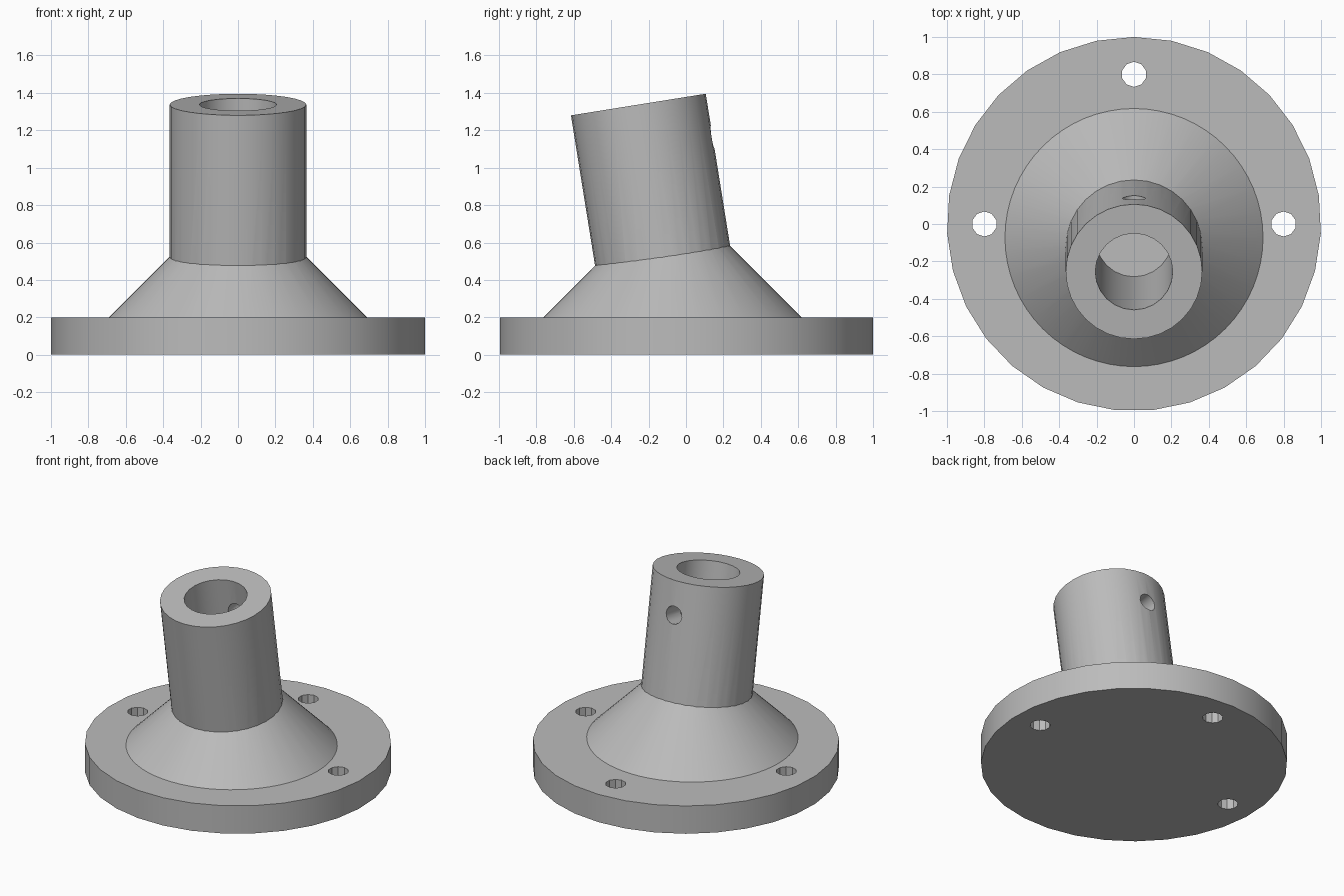
import bpy, bmesh, math
from mathutils import Matrix, Vector

cube = bpy.data.objects.get("Cube")
if cube:
    bpy.data.objects.remove(cube, do_unlink=True)

grey = bpy.data.materials.new("plain_grey")
grey.use_nodes = True
colour = (0.5, 0.5, 0.5, 1)
grey.diffuse_color = colour
grey.node_tree.nodes["Principled BSDF"].inputs["Base Color"].default_value = colour

FLANGE_TOP = 0.2
LEAN = math.radians(9.1)
TUBE_R = 0.365
foot = Vector((0, -0.0725, FLANGE_TOP))      # tube axis meets the flange here
tilt = Matrix.Translation(foot) @ Matrix.Rotation(LEAN, 4, 'X')
TUBE_LEN = 1.152


def turned(name, profile, sides, matrix=Matrix(), floor=None):
    """Solid turned about z from (radius, height) pairs, first vertex at +y."""
    bm = bmesh.new()
    rings = []
    for r, z in profile:
        angles = [math.pi / 2 + math.tau * i / sides for i in range(sides)]
        rings.append([bm.verts.new((r * math.cos(a), r * math.sin(a), z)) for a in angles])
    for low, high in zip(rings, rings[1:]):
        for i in range(sides):
            j = (i + 1) % sides
            bm.faces.new((low[i], low[j], high[j], high[i]))
    bm.faces.new(rings[0][::-1])
    bm.faces.new(rings[-1])
    bm.transform(matrix)
    if floor is not None:                    # trim level and close the cut
        bmesh.ops.bisect_plane(bm, geom=bm.verts[:] + bm.edges[:] + bm.faces[:],
                               plane_co=(0, 0, floor), plane_no=(0, 0, 1), clear_inner=True)
        bmesh.ops.holes_fill(bm, edges=[e for e in bm.edges if e.is_boundary])
    bmesh.ops.recalc_face_normals(bm, faces=bm.faces[:])
    mesh = bpy.data.meshes.new(name)
    bm.to_mesh(mesh)
    bm.free()
    mesh.materials.append(grey)
    obj = bpy.data.objects.new(name, mesh)
    bpy.context.collection.objects.link(obj)
    return obj


def combine(target, tool, operation):
    bpy.context.view_layer.objects.active = target
    mod = target.modifiers.new(operation.lower(), 'BOOLEAN')
    mod.operation, mod.solver, mod.object = operation, 'EXACT', tool
    bpy.ops.object.modifier_apply(modifier=mod.name)
    bpy.data.objects.remove(tool, do_unlink=True)


# Round flange, conical shoulder and leaning tube fused into one body
body = turned("flanged_tube_base", [(1, 0), (1, FLANGE_TOP)], 31)
shoulder = turned("shoulder", [(0.69, -0.1), (0.69, 0), (0.09, 0.6)], 64, Matrix.Translation(foot))
tube = turned("tube", [(TUBE_R, 0), (TUBE_R, TUBE_LEN)], 32, tilt)
combine(body, shoulder, 'UNION')
combine(body, tube, 'UNION')

# Blind bore down to the flange top
bore = turned("bore_cutter", [(0.207, -0.2), (0.207, TUBE_LEN + 0.1)], 24, tilt, FLANGE_TOP)
combine(body, bore, 'DIFFERENCE')

# Three bolt holes through the flange
for x, y in ((-0.8, 0), (0.8, 0), (0, 0.8)):
    hole = turned("bolt_cutter", [(0.067, -0.1), (0.067, 0.3)], 10, Matrix.Translation((x, y, 0)))
    combine(body, hole, 'DIFFERENCE')

# Set screw hole through the back wall of the tube
across = tilt @ Matrix.Translation((0, 0, TUBE_LEN - 0.235)) @ Matrix.Rotation(-math.pi / 2, 4, 'X')
screw = turned("screw_cutter", [(0.062, 0.1), (0.062, 0.5)], 16, across)
combine(body, screw, 'DIFFERENCE')

# Smooth round walls, crisp edges
bpy.ops.object.select_all(action='DESELECT')
body.select_set(True)
bpy.context.view_layer.objects.active = body
bpy.ops.object.shade_smooth_by_angle(angle=math.radians(30))
